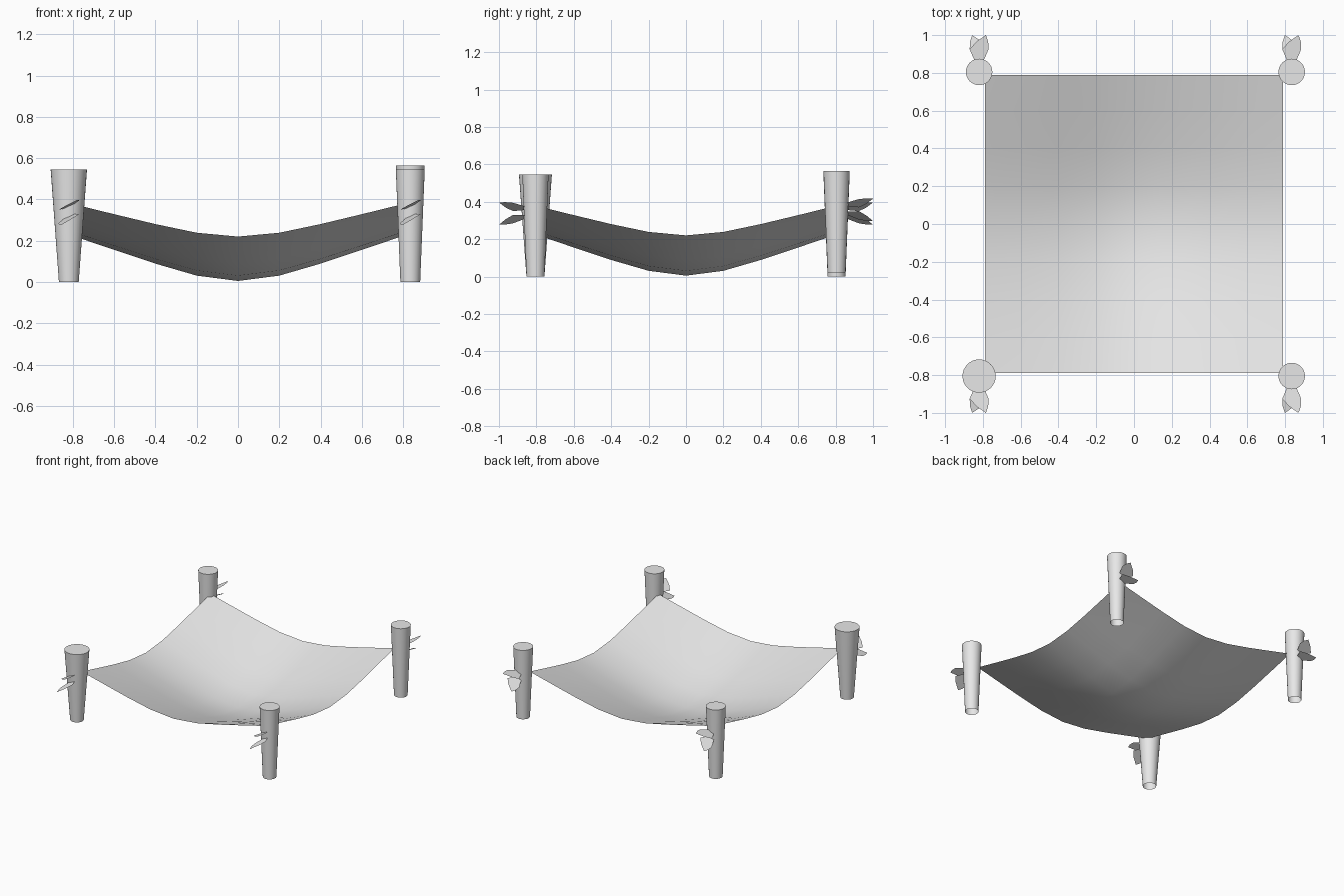
import bpy, bmesh, math

cube = bpy.data.objects.get("Cube")
if cube:
    bpy.data.objects.remove(cube, do_unlink=True)

grey = bpy.data.materials.new("plain grey")
grey.use_nodes = True
grey.diffuse_color = (0.8, 0.8, 0.8, 1)
grey.node_tree.nodes["Principled BSDF"].inputs["Base Color"].default_value = (0.8, 0.8, 0.8, 1)


def finish(bm, name, location=(0, 0, 0), smooth=False):
    mesh = bpy.data.meshes.new(name)
    bm.to_mesh(mesh)
    bm.free()
    mesh.materials.append(grey)
    ob = bpy.data.objects.new(name, mesh)
    ob.location = location
    bpy.context.collection.objects.link(ob)
    if smooth:
        bpy.ops.object.select_all(action='DESELECT')
        ob.select_set(True)
        bpy.context.view_layer.objects.active = ob
        bpy.ops.object.shade_smooth_by_angle(angle=math.radians(35))
    return ob


# Sagging cloth: a grid whose height follows one sag profile in both directions
STEPS = [0, 0.2, 0.4, 0.6, 0.79]
SAG = [0, 0.12, 0.39, 0.70, 1]
profile = [(-s, w) for s, w in zip(STEPS[:0:-1], SAG[:0:-1])] + list(zip(STEPS, SAG))
bm = bmesh.new()
rows = [[bm.verts.new((x, y, 0.005 + 0.215 * (wx + wy) - 0.06 * wx * wy))
         for x, wx in profile] for y, wy in profile]
for a, b in zip(rows, rows[1:]):
    for i in range(len(profile) - 1):
        bm.faces.new((a[i], a[i + 1], b[i + 1], b[i]))
finish(bm, "cloth", smooth=True)


# Tapered post, capped on top and open underneath
def post(name, x, y, z, top_radius, bottom_radius=0.048, height=0.545, sides=32):
    bm = bmesh.new()
    bmesh.ops.create_cone(bm, cap_ends=True, segments=sides, radius1=bottom_radius,
                          radius2=top_radius, depth=height)
    bmesh.ops.translate(bm, verts=bm.verts, vec=(0, 0, height / 2))
    bottom = [f for f in bm.faces if f.normal.z < -0.9]
    bmesh.ops.delete(bm, geom=bottom, context='FACES_ONLY')
    finish(bm, name, (x, y, z), smooth=True)


# Flat pointed tie end, tilted so that its +x side is higher
OUTLINE = [(0.04, 0.015), (0.085, 0.035), (0.12, 0.05), (0.16, 0.048)]


def tie_end(name, x, y, z, outward, tip_side, rise):
    def point(u, v):
        return (v, outward * u, rise * (u - 0.05) / 0.145 + v * math.tan(math.radians(24)))
    bm = bmesh.new()
    pairs = []
    for u, half in OUTLINE:
        # the side away from the tip tapers sooner
        short = half if u < 0.15 else 0.015
        pairs.append((bm.verts.new(point(u, tip_side * half)),
                      bm.verts.new(point(u, -tip_side * short))))
    for (a, b), (c, d) in zip(pairs, pairs[1:]):
        bm.faces.new((a, b, d, c))
    tip = bm.verts.new(point(0.195, tip_side * 0.036))
    bm.faces.new((*pairs[-1], tip))
    bmesh.ops.recalc_face_normals(bm, faces=bm.faces)
    if sum(f.normal.z for f in bm.faces) < 0:
        bmesh.ops.reverse_faces(bm, faces=bm.faces)
    finish(bm, name, (x, y, z))


# Four corners: name, x, y, base height, top radius
CORNERS = [("front_right", -0.82, -0.805, 0, 0.088),
           ("front_left", 0.835, -0.805, 0, 0.07),
           ("back_right", -0.82, 0.805, 0, 0.07),
           ("back_left", 0.835, 0.805, 0.02, 0.07)]
for corner, x, y, z, radius in CORNERS:
    post(corner + "_post", x, y, z, radius)
    out = 1 if y > 0 else -1
    tie_end(corner + "_upper_tie", x, y, z + 0.365, out, 1, 0.015)
    tie_end(corner + "_lower_tie", x, y, z + 0.32, out, -1, -0.027)
